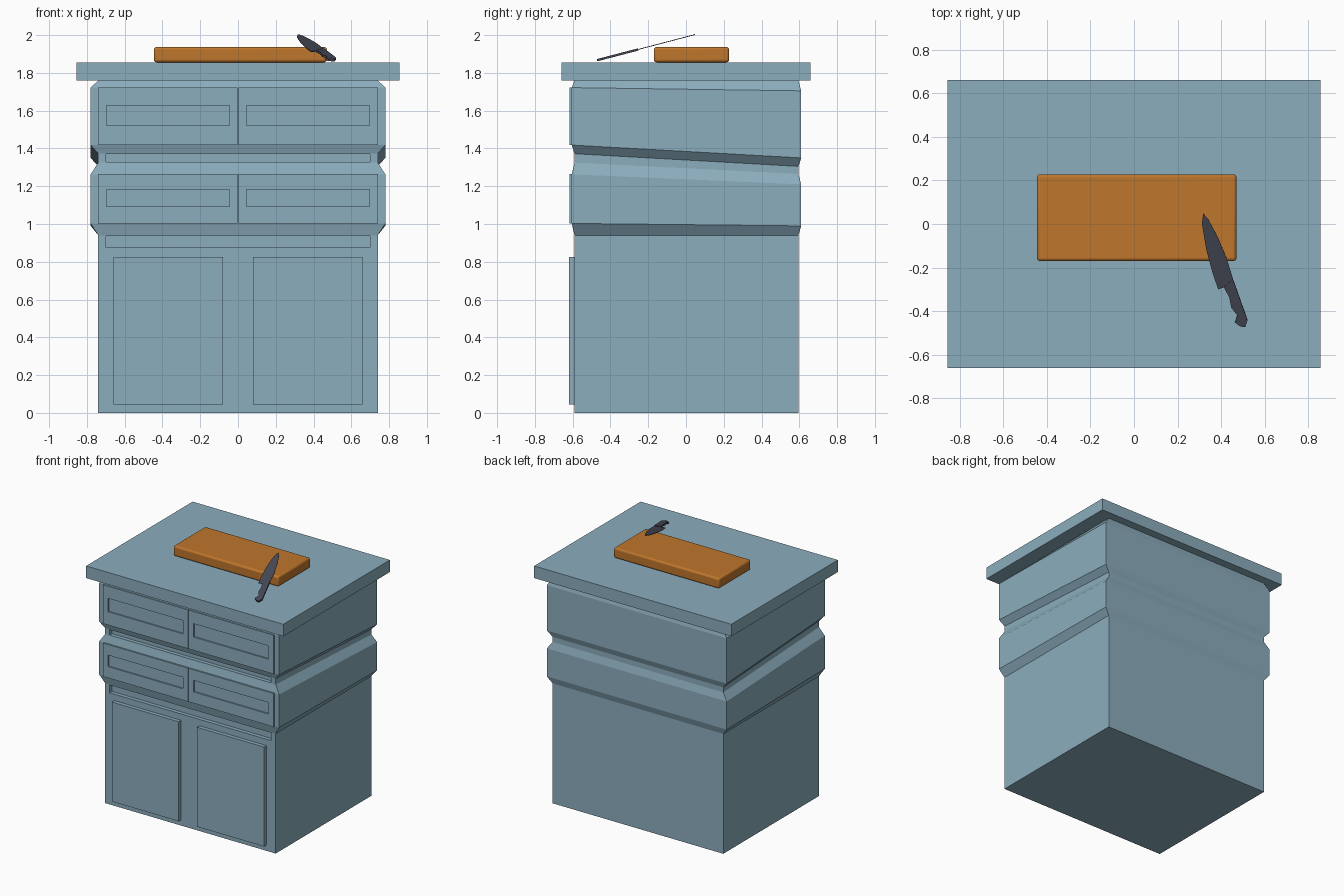
import bpy, bmesh
from mathutils import Vector

if "Cube" in bpy.data.objects:
    bpy.data.objects.remove(bpy.data.objects["Cube"])


def material(name, rgb):
    m = bpy.data.materials.new(name)
    m.diffuse_color = (*rgb, 1)
    m.use_nodes = True
    m.node_tree.nodes["Principled BSDF"].inputs["Base Color"].default_value = m.diffuse_color
    return m


PAINT = material("blue_paint", (0.26, 0.42, 0.51))
WOOD = material("warm_wood", (0.52, 0.18, 0.025))
STEEL = material("dark_steel", (0.064, 0.068, 0.095))


def finish(bm, name, mat):
    bmesh.ops.recalc_face_normals(bm, faces=bm.faces[:])
    me = bpy.data.meshes.new(name)
    bm.to_mesh(me)
    bm.free()
    me.materials.append(mat)
    ob = bpy.data.objects.new(name, me)
    bpy.context.collection.objects.link(ob)
    return ob


def box_bm(x0, x1, y0, y1, z0, z1):
    bm = bmesh.new()
    bmesh.ops.create_cube(bm, size=1)
    for v in bm.verts:
        v.co = ((x0, x1)[v.co.x > 0], (y0, y1)[v.co.y > 0], (z0, z1)[v.co.z > 0])
    return bm


def recess(bm, face, x0, x1, z0, z1, depth):
    """Sink a rectangular panel into a front face."""
    cx = face.calc_center_median()
    bmesh.ops.inset_region(bm, faces=[face], thickness=0.004)
    for v in face.verts:
        v.co.x = x1 if v.co.x > cx.x else x0
        v.co.z = z1 if v.co.z > cx.z else z0
    bmesh.ops.inset_region(bm, faces=[face], thickness=0, depth=0)
    for v in face.verts:
        v.co.y += depth


# Cabinet body: stacked rings (half width, front y, back y, front z, back z)
RINGS = [
    (0.74, -0.59, 0.595, 0.0, 0.0),
    (0.74, -0.59, 0.595, 0.94, 0.94),
    (0.78, -0.605, 0.61, 1.003, 0.99),
    (0.78, -0.605, 0.61, 1.263, 1.21),
    (0.74, -0.59, 0.595, 1.325, 1.265),
    (0.74, -0.59, 0.595, 1.372, 1.305),
    (0.78, -0.605, 0.61, 1.418, 1.35),
    (0.78, -0.605, 0.61, 1.722, 1.705),
    (0.74, -0.59, 0.595, 1.76, 1.76),
]
bm = bmesh.new()
loops = [[bm.verts.new(p) for p in ((-h, f, zf), (h, f, zf), (h, b, zb), (-h, b, zb))]
         for h, f, b, zf, zb in RINGS]
fronts = []
for lo, hi in zip(loops, loops[1:]):
    for i in range(4):
        j = (i + 1) % 4
        face = bm.faces.new((lo[i], lo[j], hi[j], hi[i]))
        if i == 0:
            fronts.append(face)
bm.faces.new(loops[0][::-1])
bm.faces.new(loops[-1])
bmesh.ops.recalc_face_normals(bm, faces=bm.faces[:])
recess(bm, fronts[0], -0.70, 0.70, 0.875, 0.936, 0.03)
recess(bm, fronts[4], -0.70, 0.70, 1.327, 1.37, 0.03)
finish(bm, "cabinet_body", PAINT)

# Worktop
finish(box_bm(-0.855, 0.855, -0.66, 0.66, 1.76, 1.855), "worktop", PAINT)

# Drawer fronts with sunken panels, and doors, on both sides
for side, s in (("left", -1), ("right", 1)):
    for row, z0, z1, p0, p1 in (("upper", 1.418, 1.722, 1.522, 1.627),
                                ("lower", 1.003, 1.265, 1.092, 1.182)):
        xs = sorted((s * 0.003, s * 0.74))
        px = sorted((s * 0.045, s * 0.695))
        bm = box_bm(*xs, -0.617, -0.60, z0, z1)
        bm.normal_update()
        front = min(bm.faces, key=lambda f: f.calc_center_median().y)
        recess(bm, front, *px, p0, p1, 0.011)
        finish(bm, f"{row}_{side}_drawer", PAINT)
    xs = sorted((s * 0.08, s * 0.66))
    finish(box_bm(*xs, -0.62, -0.585, 0.045, 0.825), f"{side}_door", PAINT)

# Chopping board with softened edges
board = finish(box_bm(-0.445, 0.47, -0.17, 0.228, 1.856, 1.937), "chopping_board", WOOD)
bev = board.modifiers.new("round", "BEVEL")
bev.width, bev.segments = 0.014, 3
bpy.context.view_layer.objects.active = board
board.select_set(True)
bpy.ops.object.shade_smooth_by_angle()

# Knife: outlines seen from above, laid on a plane leaning on the board
SLOPE = 0.262
NORMAL = Vector((0, -SLOPE, 1)).normalized()


def plate(name, outline, thick):
    bm = bmesh.new()
    pts = [Vector((x, y, 1.866 + (y + 0.475) * SLOPE)) for x, y in outline]
    face = bm.faces.new([bm.verts.new(p - NORMAL * thick / 2) for p in pts])
    ext = bmesh.ops.extrude_face_region(bm, geom=[face], use_keep_orig=True)
    top = [g for g in ext["geom"] if isinstance(g, bmesh.types.BMVert)]
    bmesh.ops.translate(bm, verts=top, vec=NORMAL * thick)
    return finish(bm, name, STEEL)


plate("knife_blade", [
    (0.317, 0.048), (0.312, 0.0), (0.331, -0.115), (0.359, -0.22), (0.386, -0.299),
    (0.414, -0.29), (0.455, -0.255), (0.423, -0.152), (0.382, -0.055), (0.34, 0.023)], 0.004)
plate("knife_handle", [
    (0.412, -0.288), (0.437, -0.336), (0.446, -0.382), (0.474, -0.418), (0.464, -0.451),
    (0.487, -0.469), (0.51, -0.471), (0.52, -0.441), (0.50, -0.382), (0.464, -0.28),
    (0.453, -0.252)], 0.012)
